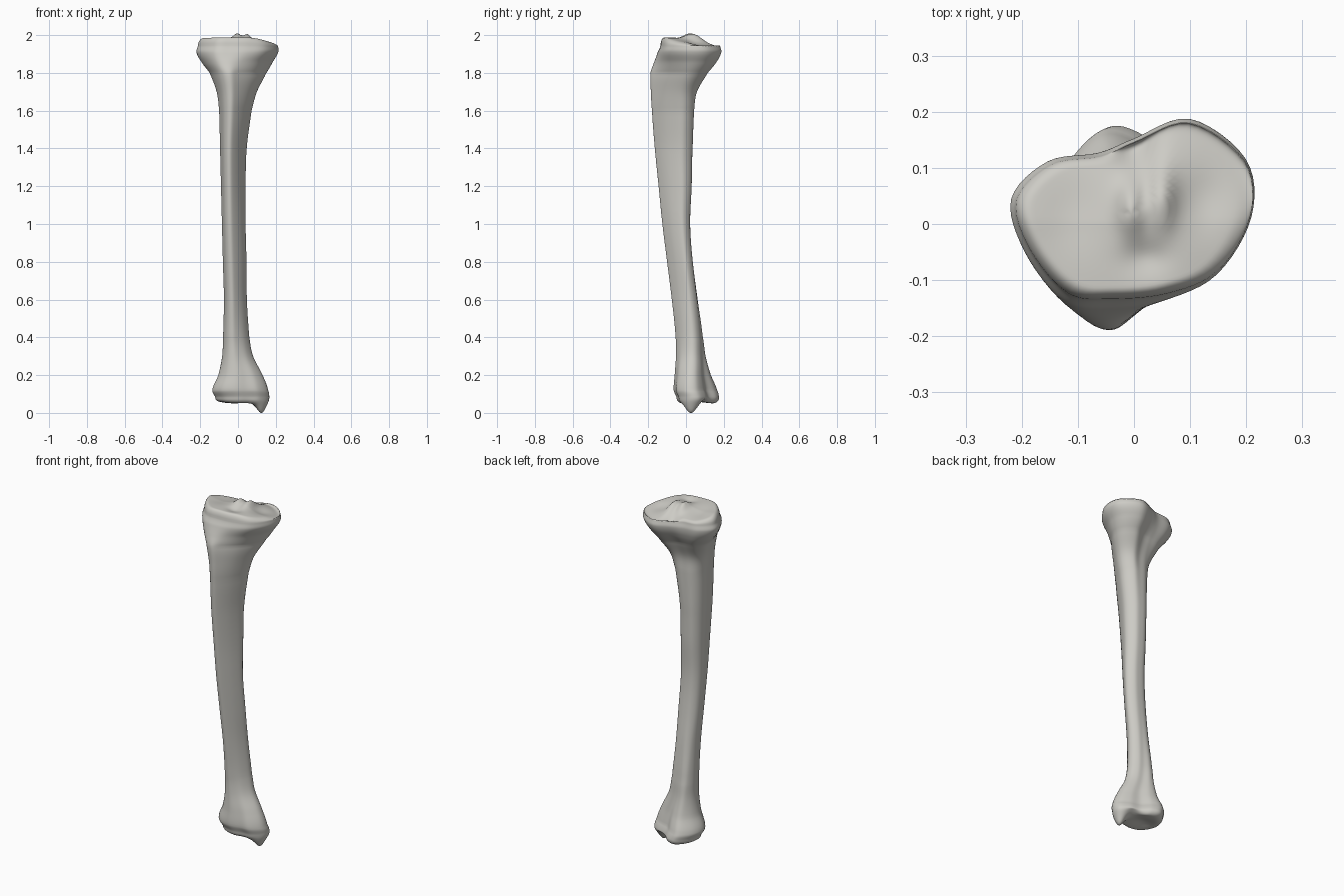
import bpy
import bmesh
import math
from mathutils import Vector

default_cube = bpy.data.objects.get("Cube")
if default_cube:
    bpy.data.objects.remove(default_cube, do_unlink=True)

# Outlines run from the front crest, round the inner side (+x), back and outer side
ANKLE = [(-.02, -.065), (.05, -.055), (.11, -.045), (.16, .005), (.16, .06), (.11, .1),
         (.05, .12), (0, .165), (-.06, .175), (-.12, .11), (-.135, .03), (-.09, -.04)]
SHAFT = [(-.045, -.145), (-.02, -.13), (.015, -.085), (.04, -.03), (.035, 0), (.01, .025),
         (-.02, .03), (-.055, .025), (-.08, 0), (-.09, -.035), (-.085, -.07), (-.07, -.125)]
FLARE = [(-.05, -.19), (0, -.16), (.08, -.09), (.14, 0), (.13, .07), (.07, .11),
         (0, .085), (-.05, .08), (-.11, .07), (-.15, .02), (-.14, -.07), (-.1, -.16)]
PLATEAU = [(-.04, -.13), (.06, -.12), (.15, -.08), (.21, .02), (.2, .12), (.1, .19),
           (0, .155), (-.06, .13), (-.15, .115), (-.215, .05), (-.19, -.04), (-.12, -.12)]

# Sections: height, left and right x, front and back y, position in the outline list
SECTIONS = [
    (.08, -.12, .166, -.05, .175, 0), (.12, -.136, .16, -.065, .165, 0),
    (.2, -.105, .13, -.06, .135, .15), (.3, -.085, .08, -.053, .11, .4),
    (.4, -.08, .06, -.055, .095, .6), (.6, -.075, .047, -.075, .065, .85),
    (.8, -.08, .045, -.1, .036, 1), (1.0, -.085, .04, -.125, .022, 1),
    (1.2, -.09, .04, -.145, .03, 1), (1.4, -.095, .046, -.165, .035, 1),
    (1.6, -.1, .072, -.18, .045, 1.2), (1.7, -.113, .1, -.186, .06, 1.6),
    (1.8, -.15, .15, -.188, .115, 2), (1.86, -.195, .185, -.168, .163, 2.5),
    (1.91, -.22, .213, -.15, .187, 2.9), (1.945, -.212, .212, -.135, .18, 3)]
STEPS = 6


def spline(a, b, c, d, t):
    """Smooth curve through b and c for numbers or vectors."""
    return b + (c - a) * (t / 2) + (a * 2 - b * 5 + c * 4 - d) * (t * t / 2) \
        + (b * 3 - a - c * 3 + d) * (t ** 3 / 2)


def unit_outline(points):
    """Smooth a closed outline and fit it to a unit square."""
    pts = [Vector(p) for p in points]
    n = len(pts)
    out = [spline(pts[i - 1], pts[i], pts[(i + 1) % n], pts[(i + 2) % n], k / STEPS)
           for i in range(n) for k in range(STEPS)]
    low = [min(p[i] for p in out) for i in (0, 1)]
    size = [max(p[i] for p in out) - low[i] for i in (0, 1)]
    return [Vector(((p.x - low[0]) / size[0], (p.y - low[1]) / size[1])) for p in out]


OUTLINES = [unit_outline(p) for p in (ANKLE, SHAFT, FLARE, PLATEAU)]


def section_ring(values):
    z, x0, x1, y0, y1, shape = values
    shape = min(max(shape, 0), len(OUTLINES) - 1)
    k = min(int(shape), len(OUTLINES) - 2)
    mixed = [a.lerp(b, shape - k) for a, b in zip(OUTLINES[k], OUTLINES[k + 1])]
    return [Vector((x0 + (x1 - x0) * p.x, y0 + (y1 - y0) * p.y, z)) for p in mixed]


def bump(x, y, cx, cy, wide, deep):
    return math.exp(-((x - cx) / wide) ** 2 - ((y - cy) / deep) ** 2)


def knee_surface(x, y):
    """Two shallow dishes either side of a raised double spine."""
    z = 1.988 - .055 * (max(0, y) / .19) ** 1.3
    z -= .035 * min(1, max(0, x - .05) / .16) ** 1.5
    z += .026 * bump(x, y, -.005, .03, .025, .045)
    z += .028 * bump(x, y, .05, .045, .022, .05)
    z -= .012 * bump(x, y, -.11, .02, .06, .07)
    z -= .016 * bump(x, y, .12, .04, .05, .06)
    z -= .03 * bump(x, y, 0, .15, .035, .05)
    z -= .012 * bump(x, y, .02, -.06, .04, .03)
    return z


def ankle_surface(x, y):
    """Hollow joint face with the inner ankle knob hanging below."""
    z = .05 + .016 * bump(x, y, -.02, .05, .08, .05)
    z -= .052 * bump(x, y, .125, .025, .034, .04)
    z += .022 * bump(x, y, .1, .11, .05, .04)
    return z


def cap_rings(rim, surface, shoulder, count):
    """Shrinking rings that round over from the rim onto a joint surface."""
    centre = sum(rim, Vector()) / len(rim)
    rings = []
    for i in range(1, count):
        s = 1 - (i / count) ** 1.6
        b = min(1, (1 - s) / shoulder)
        b = math.sqrt(1 - (1 - b) ** 2)
        ring = []
        for p in rim:
            q = centre.lerp(p, s)
            q.z = p.z + (surface(q.x, q.y) - p.z) * b
            ring.append(q)
        rings.append(ring)
    centre.z = surface(centre.x, centre.y)
    return rings, centre


# Shaft rings between the two joint ends
rings = []
last = len(SECTIONS) - 1
for i in range(last):
    near = [SECTIONS[min(max(i + j, 0), last)] for j in (-1, 0, 1, 2)]
    for k in range(STEPS):
        row = [spline(*column, k / STEPS) for column in zip(*near)]
        row[0] = near[1][0] + (near[2][0] - near[1][0]) * k / STEPS
        rings.append(section_ring(row))
rings.append(section_ring(SECTIONS[-1]))

lower, lower_centre = cap_rings(rings[0], ankle_surface, .3, 18)
upper, upper_centre = cap_rings(rings[-1], knee_surface, .14, 24)
rings = lower[::-1] + rings + upper

# Skin the rings into one closed bone
bm = bmesh.new()
loops = [[bm.verts.new(p) for p in ring] for ring in rings]
n = len(loops[0])
for a, b in zip(loops, loops[1:]):
    for i in range(n):
        j = (i + 1) % n
        bm.faces.new((a[i], a[j], b[j], b[i]))
for loop, tip in ((loops[0], lower_centre), (loops[-1], upper_centre)):
    v = bm.verts.new(tip)
    for i in range(n):
        bm.faces.new((loop[i], loop[(i + 1) % n], v))
bmesh.ops.recalc_face_normals(bm, faces=bm.faces)
for face in bm.faces:
    face.smooth = True

mesh = bpy.data.meshes.new("shin_bone")
bm.to_mesh(mesh)
bm.free()
bone = bpy.data.objects.new("shin_bone", mesh)
bpy.context.collection.objects.link(bone)

# Warm grey bone colour
colour = (.61, .6, .56, 1)
material = bpy.data.materials.new("bone_grey")
material.use_nodes = True
material.diffuse_color = colour
material.node_tree.nodes["Principled BSDF"].inputs["Base Color"].default_value = colour
mesh.materials.append(material)
